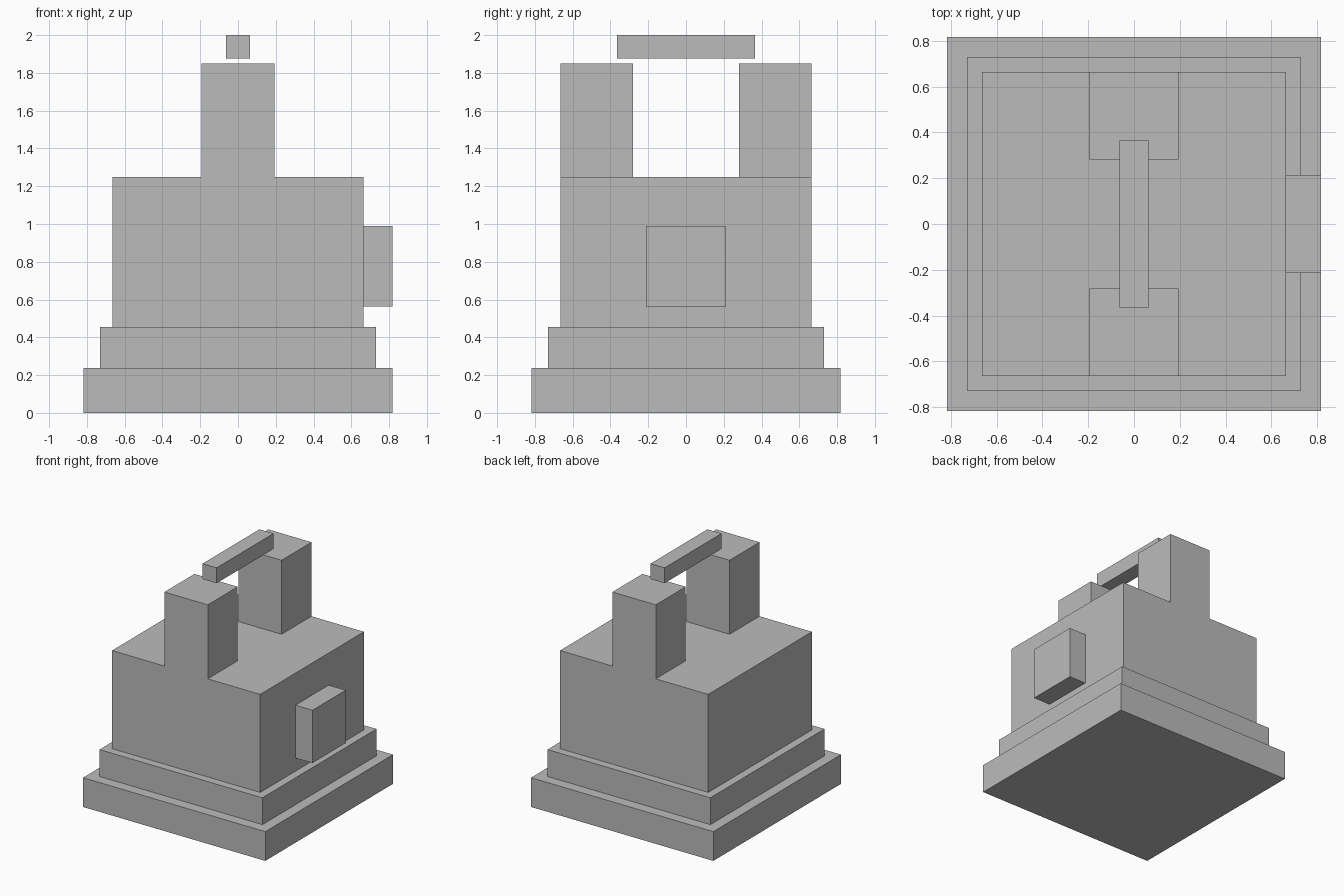
import bpy

if "Cube" in bpy.data.objects:
    bpy.data.objects.remove(bpy.data.objects["Cube"])

# Single flat colour
grey = bpy.data.materials.new("plain grey")
grey.diffuse_color = (0.5, 0.5, 0.5, 1.0)
grey.use_nodes = True
grey.node_tree.nodes["Principled BSDF"].inputs["Base Color"].default_value = grey.diffuse_color


def box(name, x, y, z):
    """Box spanning the (min, max) ranges given for each axis."""
    bpy.ops.mesh.primitive_cube_add(size=1, location=[sum(r) / 2 for r in (x, y, z)])
    ob = bpy.context.object
    ob.name = name
    ob.scale = [r[1] - r[0] for r in (x, y, z)]
    bpy.ops.object.transform_apply(location=False, rotation=False, scale=True)
    ob.data.materials.append(grey)
    return ob


def span(half):
    return (-half, half)


# Stepped square base and main block
box("base_slab", span(0.817), span(0.817), (0, 0.237))
box("upper_step", span(0.73), span(0.73), (0.237, 0.455))
box("main_body", span(0.664), span(0.664), (0.455, 1.25))

# Two pillars, flush with the front and back of the body
box("front_pillar", span(0.194), (-0.664, -0.281), (1.25, 1.85))
box("back_pillar", span(0.194), (0.281, 0.664), (1.25, 1.85))

# Bar floating just above the pillars
box("top_bar", span(0.063), span(0.364), (1.875, 2.0))

# Block standing out from the right side
box("side_block", (0.664, 0.817), span(0.213), (0.562, 0.99))
